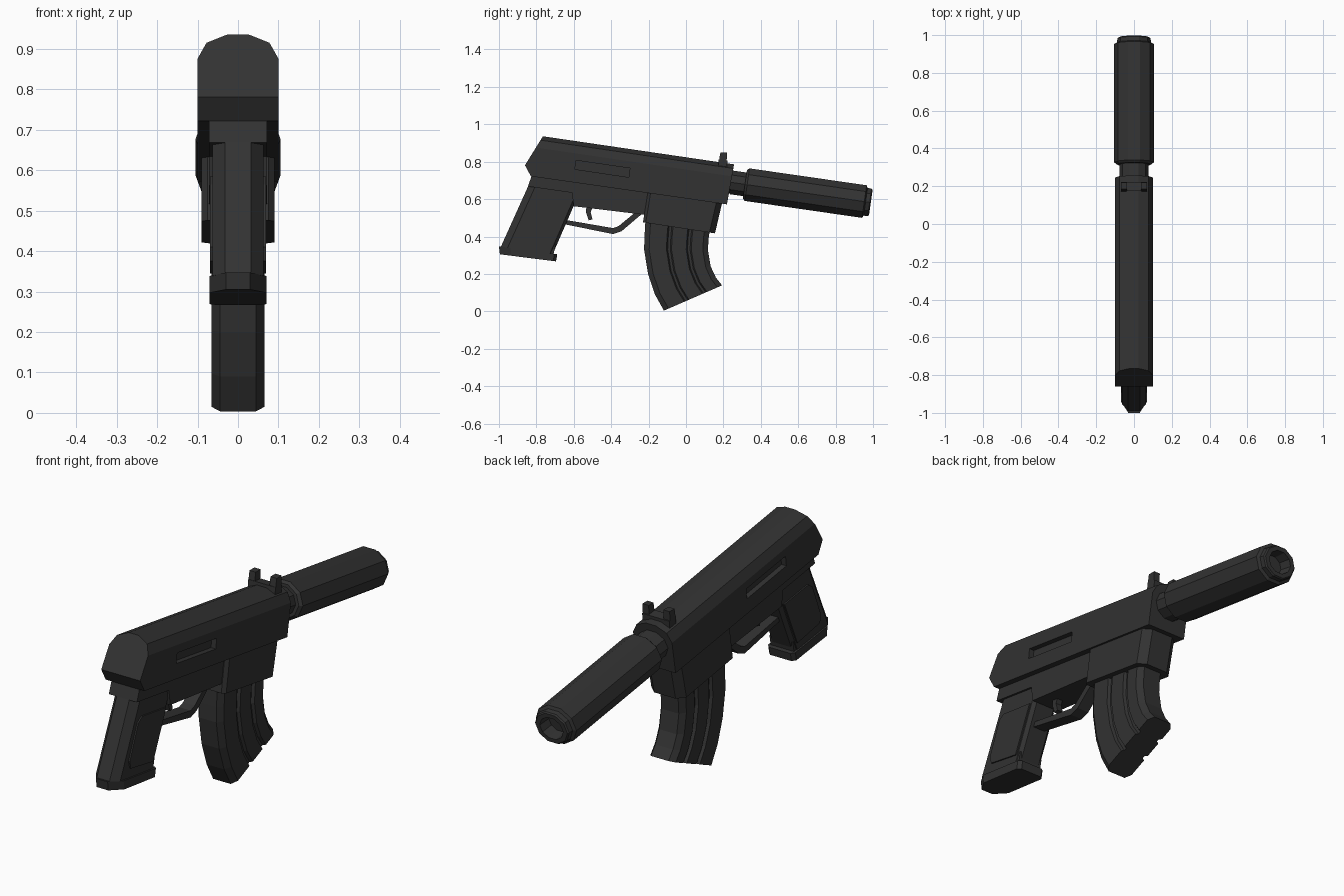
import bpy, bmesh, math
from mathutils import Vector, Matrix

if "Cube" in bpy.data.objects:
    bpy.data.objects.remove(bpy.data.objects["Cube"], do_unlink=True)

mat = bpy.data.materials.new("dark gunmetal")
mat.use_nodes = True
GREY = (0.032, 0.032, 0.032, 1)
mat.diffuse_color = GREY
mat.node_tree.nodes["Principled BSDF"].inputs["Base Color"].default_value = GREY

TILT = math.radians(-8.2)


def finish(bm, name):
    bmesh.ops.recalc_face_normals(bm, faces=bm.faces)
    mesh = bpy.data.meshes.new(name)
    bm.to_mesh(mesh)
    bm.free()
    mesh.materials.append(mat)
    obj = bpy.data.objects.new(name, mesh)
    bpy.context.collection.objects.link(obj)
    return obj


def loft(rings, name):
    """Skin equal-length rings of points and cap both ends."""
    bm = bmesh.new()
    loops = [[bm.verts.new(p) for p in ring] for ring in rings]
    for a, b in zip(loops, loops[1:]):
        for i in range(len(a)):
            j = (i + 1) % len(a)
            bm.faces.new((a[i], a[j], b[j], b[i]))
    bm.faces.new(loops[0])
    bm.faces.new(loops[-1][::-1])
    return finish(bm, name)


def prism(name, outline, half=None, x0=None, x1=None, chamfers=()):
    """Extrude a (y, z) outline across x; chamfers = (edge index, size in x, size inward)."""
    if half is not None:
        x0, x1 = -half, half
    bm = bmesh.new()
    loops = [[bm.verts.new((x, y, z)) for y, z in outline] for x in (x0, x1)]
    n = len(outline)
    for i in range(n):
        j = (i + 1) % n
        bm.faces.new((loops[0][i], loops[0][j], loops[1][j], loops[1][i]))
    bm.faces.new(loops[0])
    bm.faces.new(loops[1][::-1])
    centre = sum((Vector(p) for p in outline), Vector((0, 0))) / n
    for edge, cx, ci in chamfers:
        a, b = Vector(outline[edge]), Vector(outline[(edge + 1) % n])
        d = (b - a).normalized()
        out = Vector((d.y, -d.x))
        if out.dot(a - centre) < 0:
            out = -out
        for side in (-1, 1):
            normal = Vector((side * ci, out.x * cx, out.y * cx)).normalized()
            geom = bm.verts[:] + bm.edges[:] + bm.faces[:]
            cut = bmesh.ops.bisect_plane(bm, geom=geom, plane_co=(side * (half - cx), a.x, a.y),
                                         plane_no=normal, clear_outer=True)
            edges = [e for e in cut["geom_cut"] if isinstance(e, bmesh.types.BMEdge)]
            bmesh.ops.holes_fill(bm, edges=edges, sides=0)
    return finish(bm, name)


def tube(name, stations, sides=10, squash=0.88):
    """Faceted turned part along the tilted bore; stations = (distance, radius)."""
    rot = Matrix.Rotation(TILT, 4, 'X')
    origin = Vector((0, 0.315, 0.679))
    rings = []
    for s, r in stations:
        angles = [2 * math.pi * i / sides for i in range(sides)]
        rings.append([origin + rot @ Vector((r * math.cos(a), s, r * squash * math.sin(a)))
                      for a in angles])
    return loft(rings, name)


# Upper body with chamfered top
body = prism("upper_body", [(-.765, .936), (.257, .786), (.219, .572), (-.829, .722), (-.861, .781)],
             half=.1, chamfers=[(0, .034, .065), (0, .075, .032)])

# Recessed ports on both sides
port = [(-.588, .807), (-.30, .765), (-.305, .717), (-.594, .76)]
for side, word in ((-1, "right"), (1, "left")):
    cutter = prism(word + "_port_cutter", port, x0=side * .075, x1=side * .13)
    cutter.hide_render = True
    cutter.display_type = 'WIRE'
    mod = body.modifiers.new(word + "_port", 'BOOLEAN')
    mod.operation = 'DIFFERENCE'
    mod.solver = 'EXACT'
    mod.object = cutter

# Lower frame and magazine well
prism("lower_frame", [(-.82, .74), (-.845, .668), (-.61, .634), (-.60, .562),
                      (-.21, .515), (-.19, .65)], half=.072)
prism("magazine_well", [(-.2, .66), (-.23, .476), (.155, .417), (.2, .61)],
      half=.09, chamfers=[(2, .035, .03), (0, .015, .015)])

# Curved magazine with two grooves along each side
rear = [(-.215, .52), (-.222, .40), (-.224, .33), (-.203, .20), (-.166, .09), (-.118, .004)]
front = [(.135, .48), (.122, .40), (.117, .33), (.132, .24), (.16, .18), (.193, .139)]
half_section = [(.045, 0), (.065, .08), (.065, .35), (.052, .37), (.052, .41), (.065, .43),
                (.065, .66), (.052, .68), (.052, .72), (.065, .74), (.065, .92), (.045, 1)]
section = half_section + [(-x, t) for x, t in reversed(half_section)]
rings = []
for a, b in zip(rear, front):
    a, b = Vector(a), Vector(b)
    rings.append([(x, *a.lerp(b, t)) for x, t in section])
loft(rings, "magazine")

# Grip, side panels and base plate
prism("grip", [(-.83, .70), (-.99, .345), (-.715, .30), (-.60, .565), (-.60, .65)],
      half=.0625, chamfers=[(0, .03, .035), (2, .015, .015)])
prism("grip_panels", [(-.80, .585), (-.625, .56), (-.72, .345), (-.885, .375),
                      (-.893, .41), (-.83, .565)], half=.069)
prism("grip_base", [(-1, .347), (-.995, .305), (-.695, .267), (-.688, .305)],
      half=.07, chamfers=[(0, .04, .06), (2, .015, .015)])
prism("grip_toe", [(-.76, .37), (-.698, .355), (-.71, .295), (-.77, .30)], half=.06)

# Trigger and guard
prism("trigger_guard", [(-.66, .468), (-.39, .413), (-.345, .428), (-.225, .53),
                        (-.27, .53), (-.36, .456), (-.39, .445), (-.64, .488)], half=.03)
prism("trigger", [(-.53, .59), (-.535, .53), (-.52, .487), (-.50, .492),
                  (-.51, .53), (-.49, .58)], half=.015)

# Barrel and suppressor with a hollow muzzle
tube("barrel", [(-.15, .07), (-.075, .07), (-.075, .076), (.03, .076)])
tube("suppressor", [(0, .092), (.012, .105), (.645, .105), (.652, .09), (.674, .088),
                    (.68, .082), (.68, .06), (.62, .055)])

# Front sight: low bar and two posts
prism("sight_bar", [(.17, .75), (.175, .812), (.222, .806), (.217, .75)], half=.07)
for side, word in ((-1, "right"), (1, "left")):
    prism(word + "_sight_post", [(.17, .75), (.178, .815), (.184, .85), (.22, .85), (.214, .75)],
          x0=side * .038, x1=side * .07)
